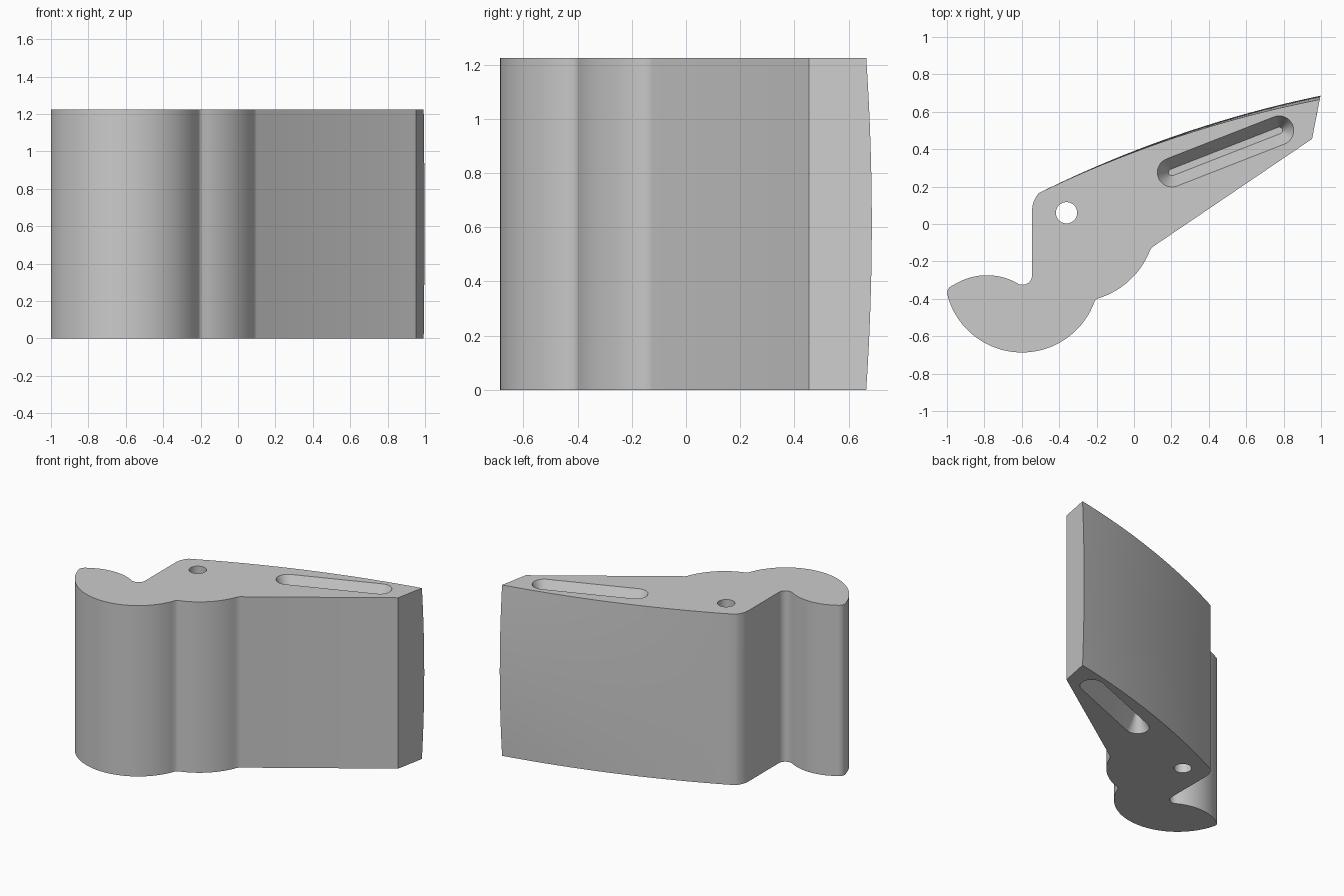
import bpy, bmesh, math
from mathutils import Vector

if "Cube" in bpy.data.objects:
    bpy.data.objects.remove(bpy.data.objects["Cube"])

H = 1.225


def arc(a, m, b, n):
    """Points on the circle through a, m, b, running from a to b."""
    a, m, b = Vector(a), Vector(m), Vector(b)
    d = 2 * (a.x * (m.y - b.y) + m.x * (b.y - a.y) + b.x * (a.y - m.y))
    sa, sm, sb = a.length_squared, m.length_squared, b.length_squared
    c = Vector(((sa * (m.y - b.y) + sm * (b.y - a.y) + sb * (a.y - m.y)) / d,
                (sa * (b.x - m.x) + sm * (a.x - b.x) + sb * (m.x - a.x)) / d))
    t0 = math.atan2(a.y - c.y, a.x - c.x)
    sweep = (math.atan2(b.y - c.y, b.x - c.x) - t0) % math.tau
    mid = (math.atan2(m.y - c.y, m.x - c.x) - t0) % math.tau
    if mid > sweep:
        sweep -= math.tau
    r = (a - c).length
    return [(c.x + r * math.cos(t0 + sweep * i / n),
             c.y + r * math.sin(t0 + sweep * i / n)) for i in range(n + 1)]


def loft(name, rings):
    """Closed solid through a stack of equal-length rings."""
    bm = bmesh.new()
    loops = [[bm.verts.new(p) for p in ring] for ring in rings]
    n = len(loops[0])
    for lo, hi in zip(loops, loops[1:]):
        for i in range(n):
            j = (i + 1) % n
            bm.faces.new((lo[i], lo[j], hi[j], hi[i]))
    bm.faces.new(loops[0][::-1])
    bm.faces.new(loops[-1])
    bmesh.ops.recalc_face_normals(bm, faces=bm.faces)
    me = bpy.data.meshes.new(name)
    bm.to_mesh(me)
    bm.free()
    ob = bpy.data.objects.new(name, me)
    bpy.context.collection.objects.link(ob)
    return ob


# Body outline, counter-clockwise from the front foot of the lobe
lobe = arc((-.995, -.39), (-.6, -.687), (-.21, -.412), 36)
belly = arc((-.19, -.397), (-.02, -.298), (.088, -.135), 16)
back = arc((.997, .686), (.245, .48), (-.508, .166), 24)
shoulder = arc((-.508, .166), (-.534, .125), (-.545, .075), 6)[1:]
notch = arc((-.545, -.275), (-.56, -.31), (-.598, -.325), 8)
lobe_top = arc((-.628, -.314), (-.79, -.274), (-.965, -.326), 14)
lobe_tip = arc((-.965, -.326), (-.99, -.343), (-1, -.366), 5)[1:]
front = lobe + [(-.2, -.402)] + belly + [(.1, -.122), (.952, .455)]
rest = shoulder + notch + [(-.615, -.322)] + lobe_top + lobe_tip

# The back surface is crowned, most strongly at the long end
levels = 16
rings = []
for k in range(levels + 1):
    z = H * k / levels
    drop = .021 * (2 * k / levels - 1) ** 2
    crowned = [(x - .2 * drop * (1 - i / 24), y - .98 * drop * (1 - i / 24))
               for i, (x, y) in enumerate(back)]
    rings.append([(x, y, z) for x, y in front + crowned + rest])
body = loft("shaped_block", rings)

# Tapered slots in both ends
A, B = Vector((.203, .276)), Vector((.776, .5))
ang = math.atan2(B.y - A.y, B.x - A.x)


def stadium(r, z):
    pts = []
    for c, start in ((B, ang - math.pi / 2), (A, ang + math.pi / 2)):
        for i in range(17):
            t = start + math.pi * i / 16
            pts.append((c.x + r * math.cos(t), c.y + r * math.sin(t), z))
    return pts


DEPTH = .12
cutters = [
    loft("slot_cutter_top", [stadium(.018, H - DEPTH), stadium(.088, H + .02)]),
    loft("slot_cutter_bottom", [stadium(.088, -.02), stadium(.018, DEPTH)]),
    # Round through hole
    loft("hole_cutter", [[(-.361 + .057 * math.cos(math.tau * i / 32),
                           .06 + .057 * math.sin(math.tau * i / 32), z)
                          for i in range(32)] for z in (-.1, H + .1)]),
]

bpy.context.view_layer.objects.active = body
body.select_set(True)
for cutter in cutters:
    cutter.hide_render = True
    mod = body.modifiers.new("cut", 'BOOLEAN')
    mod.operation = 'DIFFERENCE'
    mod.solver = 'EXACT'
    mod.object = cutter
    bpy.ops.object.modifier_apply(modifier=mod.name)
    bpy.data.objects.remove(cutter)

grey = bpy.data.materials.new("light_grey")
grey.diffuse_color = (.6, .6, .6, 1)
grey.use_nodes = True
grey.node_tree.nodes["Principled BSDF"].inputs["Base Color"].default_value = grey.diffuse_color
body.data.materials.clear()
body.data.materials.append(grey)
bpy.ops.object.shade_smooth_by_angle(angle=math.radians(28))
